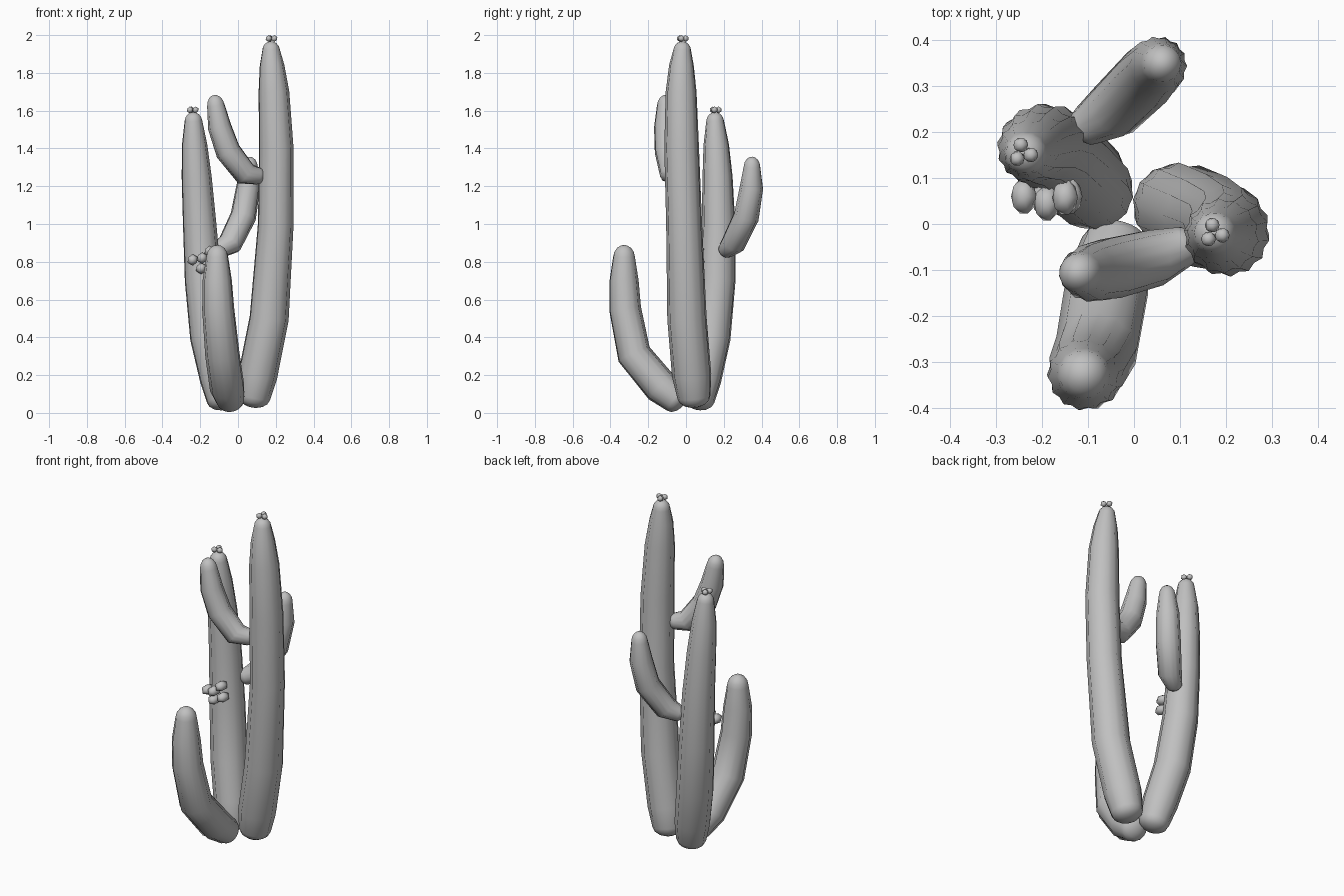
import bpy, bmesh, math
from mathutils import Vector

cube = bpy.data.objects.get("Cube")
if cube:
    bpy.data.objects.remove(cube, do_unlink=True)


def make_material(name, colour):
    mat = bpy.data.materials.new(name)
    mat.use_nodes = True
    mat.diffuse_color = colour
    mat.node_tree.nodes["Principled BSDF"].inputs["Base Color"].default_value = colour
    return mat


GREY = make_material("stone grey", (0.53, 0.53, 0.53, 1))
RIBS = 14


def finish(name, bm, smooth_angle):
    bmesh.ops.recalc_face_normals(bm, faces=bm.faces)
    mesh = bpy.data.meshes.new(name)
    bm.to_mesh(mesh)
    bm.free()
    mesh.materials.append(GREY)
    obj = bpy.data.objects.new(name, mesh)
    bpy.context.collection.objects.link(obj)
    bpy.ops.object.select_all(action="DESELECT")
    obj.select_set(True)
    bpy.context.view_layer.objects.active = obj
    bpy.ops.object.shade_smooth_by_angle(angle=math.radians(smooth_angle))


def ribbed_stem(name, path, base_dome=0.65, tip_dome=1.0):
    """Sweep a ribbed section along (x, y, z, radius) points, with domed ends."""
    centres = [Vector(p[:3]) for p in path]
    radii = [p[3] for p in path]
    count = len(path)
    tangents = [(centres[min(i + 1, count - 1)] - centres[max(i - 1, 0)]).normalized()
                for i in range(count)]

    # Rings as centre, tangent, radius and rib height
    steps = [math.radians(a) for a in (25, 50, 72)]
    rings = []
    for a in reversed(steps):
        rings.append((centres[0] - tangents[0] * radii[0] * base_dome * math.sin(a),
                      tangents[0], radii[0] * math.cos(a), 0.0))
    for i in range(count):
        rib = 0.02 if i in (0, count - 1) else 0.04
        rings.append((centres[i], tangents[i], radii[i], rib))
    for a in steps:
        rings.append((centres[-1] + tangents[-1] * radii[-1] * tip_dome * math.sin(a),
                      tangents[-1], radii[-1] * math.cos(a), 0.0))

    # Carry the side direction along the path so the ribs do not twist
    bm = bmesh.new()
    loops = []
    side = Vector((1, 0.3, 0))
    for centre, tangent, radius, rib in rings:
        side = (side - tangent * side.dot(tangent)).normalized()
        other = tangent.cross(side)
        loop = []
        for k in range(RIBS * 2):
            angle = math.pi * k / RIBS
            r = radius * (0.985 + (rib if k % 2 == 0 else -rib))
            loop.append(bm.verts.new(centre + (side * math.cos(angle)
                                               + other * math.sin(angle)) * r))
        loops.append(loop)
    for low, high in zip(loops, loops[1:]):
        for k in range(RIBS * 2):
            n = (k + 1) % (RIBS * 2)
            bm.faces.new((low[k], low[n], high[n], high[k]))
    ends = ((loops[0], centres[0] - tangents[0] * radii[0] * base_dome),
            (loops[-1], centres[-1] + tangents[-1] * radii[-1] * tip_dome))
    for loop, point in ends:
        pole = bm.verts.new(point)
        for k in range(RIBS * 2):
            bm.faces.new((loop[k], loop[(k + 1) % (RIBS * 2)], pole))
    finish(name, bm, 85)


def bud_cluster(name, spots, radius, lean=None):
    """Small rounded buds, stretched along the lean direction when given."""
    bm = bmesh.new()
    for spot in spots:
        made = bmesh.ops.create_icosphere(bm, subdivisions=1, radius=radius)
        for v in made["verts"]:
            if lean:
                v.co += lean * v.co.dot(lean) * 0.4
            v.co += Vector(spot)
    finish(name, bm, 70)


# Three main stems
ribbed_stem("tall_stem", [
    (0.084, 0.042, 0.085, 0.088), (0.105, 0.03, 0.2, 0.102),
    (0.165, 0.005, 0.5, 0.102), (0.2, -0.01, 1.0, 0.093),
    (0.203, -0.023, 1.4, 0.09), (0.19, -0.026, 1.7, 0.08),
    (0.18, -0.024, 1.84, 0.064), (0.175, -0.02, 1.92, 0.047)])
ribbed_stem("middle_stem", [
    (-0.083, 0.068, 0.07, 0.083), (-0.105, 0.09, 0.18, 0.095),
    (-0.153, 0.135, 0.4, 0.099), (-0.185, 0.165, 0.7, 0.095),
    (-0.203, 0.172, 1.0, 0.087), (-0.219, 0.167, 1.25, 0.078),
    (-0.23, 0.16, 1.42, 0.066), (-0.236, 0.154, 1.545, 0.047)])
ribbed_stem("front_stem", [
    (-0.04, -0.05, 0.07, 0.076), (-0.058, -0.13, 0.135, 0.09),
    (-0.083, -0.275, 0.31, 0.089), (-0.105, -0.322, 0.55, 0.083),
    (-0.11, -0.328, 0.7, 0.076), (-0.11, -0.328, 0.825, 0.058)], 0.6, 1.1)

# Two side arms
ribbed_stem("tall_stem_arm", [
    (0.105, -0.05, 1.255, 0.046), (0.04, -0.075, 1.265, 0.062),
    (-0.053, -0.098, 1.385, 0.066), (-0.098, -0.107, 1.515, 0.061),
    (-0.117, -0.107, 1.625, 0.047)], 0.7, 1.25)
ribbed_stem("middle_stem_arm", [
    (-0.1, 0.215, 0.865, 0.046), (-0.043, 0.25, 0.895, 0.063),
    (0.028, 0.32, 1.04, 0.067), (0.053, 0.346, 1.19, 0.062),
    (0.06, 0.349, 1.3, 0.045)], 0.7, 1.25)


# Bud trios on the two stem tips
def tip_trio(x, y, z):
    return [(x + 0.018 * math.cos(a), y + 0.018 * math.sin(a), z)
            for a in (math.radians(105 + 120 * i) for i in range(3))]


bud_cluster("tall_stem_buds", tip_trio(0.175, -0.02, 1.982), 0.018)
bud_cluster("middle_stem_buds", tip_trio(-0.242, 0.155, 1.604), 0.018)

# Fruit cluster on the front of the middle stem
bud_cluster("fruit_cluster", [
    (-0.24, 0.06, 0.81), (-0.195, 0.055, 0.765), (-0.19, 0.045, 0.82),
    (-0.15, 0.058, 0.855), (-0.14, 0.06, 0.79)],
    0.031, Vector((0, -1, 0)))
